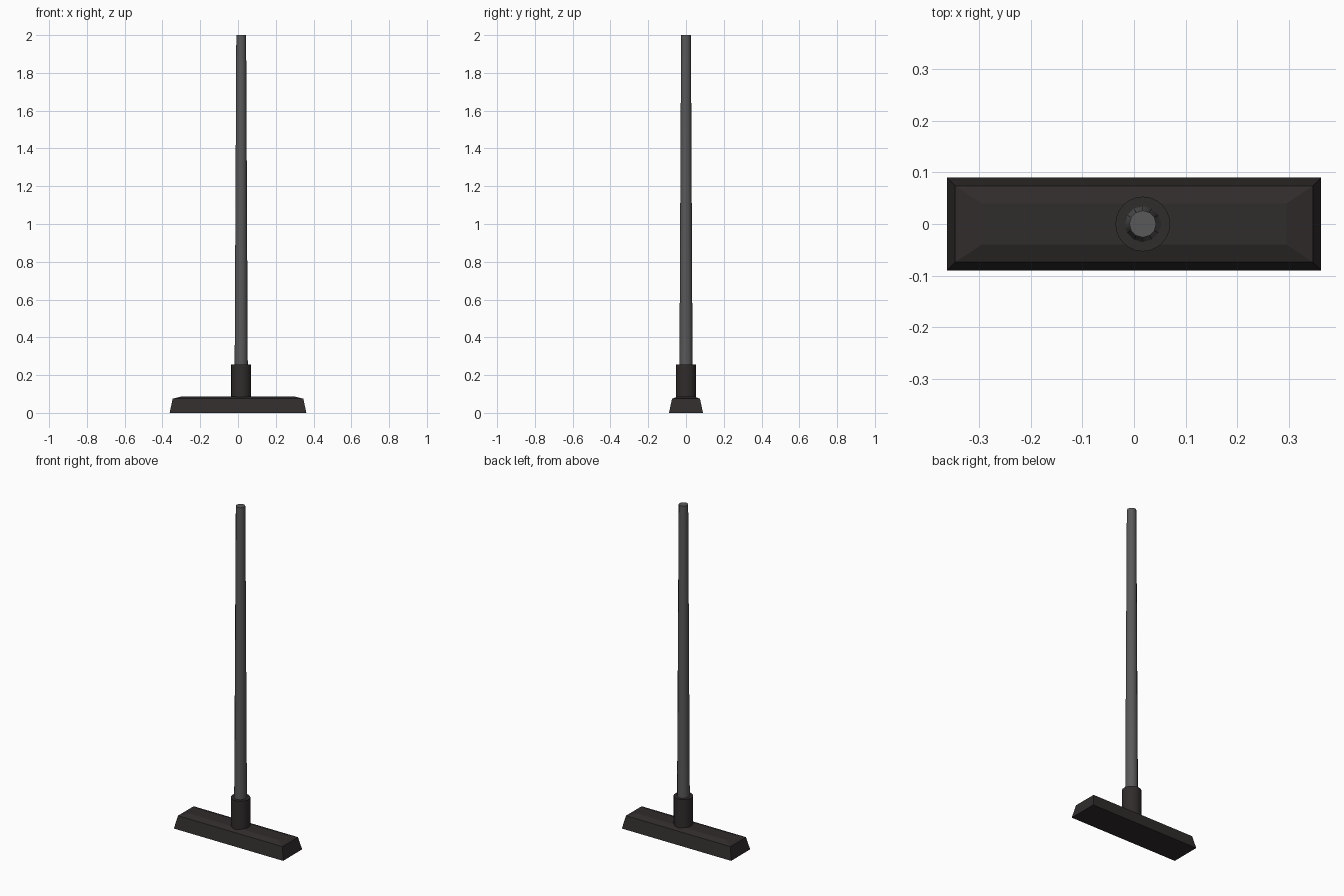
import bpy, bmesh, math

if "Cube" in bpy.data.objects:
    bpy.data.objects.remove(bpy.data.objects["Cube"])

def material(name, rgb):
    m = bpy.data.materials.new(name)
    m.diffuse_color = (*rgb, 1)
    m.use_nodes = True
    m.node_tree.nodes["Principled BSDF"].inputs["Base Color"].default_value = m.diffuse_color
    return m

head_mat = material("dark_plastic", (0.030, 0.025, 0.025))
pole_mat = material("grey_metal", (0.10, 0.10, 0.10))

def lofted(name, rings, mat, smooth_angle=None):
    """Skin a stack of equal-sized rings and cap both ends."""
    bm = bmesh.new()
    loops = [[bm.verts.new(p) for p in ring] for ring in rings]
    n = len(loops[0])
    for a, b in zip(loops, loops[1:]):
        for i in range(n):
            j = (i + 1) % n
            bm.faces.new((a[i], a[j], b[j], b[i]))
    bm.faces.new(loops[0][::-1])
    bm.faces.new(loops[-1])
    bmesh.ops.recalc_face_normals(bm, faces=bm.faces[:])
    mesh = bpy.data.meshes.new(name)
    bm.to_mesh(mesh)
    bm.free()
    mesh.materials.append(mat)
    ob = bpy.data.objects.new(name, mesh)
    bpy.context.collection.objects.link(ob)
    if smooth_angle:
        bpy.ops.object.select_all(action='DESELECT')
        ob.select_set(True)
        bpy.context.view_layer.objects.active = ob
        bpy.ops.object.shade_smooth_by_angle(angle=math.radians(smooth_angle))
    return ob

def rect(x, y, z):
    return [(-x, -y, z), (x, -y, z), (x, y, z), (-x, y, z)]

AXIS_X = 0.017  # the handle sits slightly off centre

def circle(r, z, n):
    return [(AXIS_X + r * math.cos(2 * math.pi * i / n),
             r * math.sin(2 * math.pi * i / n), z) for i in range(n)]

# Tapered head with a shallow raised top
lofted("head", [rect(0.362, 0.09, 0), rect(0.346, 0.074, 0.075),
                rect(0.295, 0.04, 0.088)], head_mat)

# Socket that holds the handle
lofted("socket", [circle(0.053, 0.05, 24), circle(0.053, 0.255, 24)], head_mat, 30)

# Slightly tapered handle
lofted("handle", [circle(0.035, 0.2, 12), circle(0.026, 2.0, 12)], pole_mat, 35)
